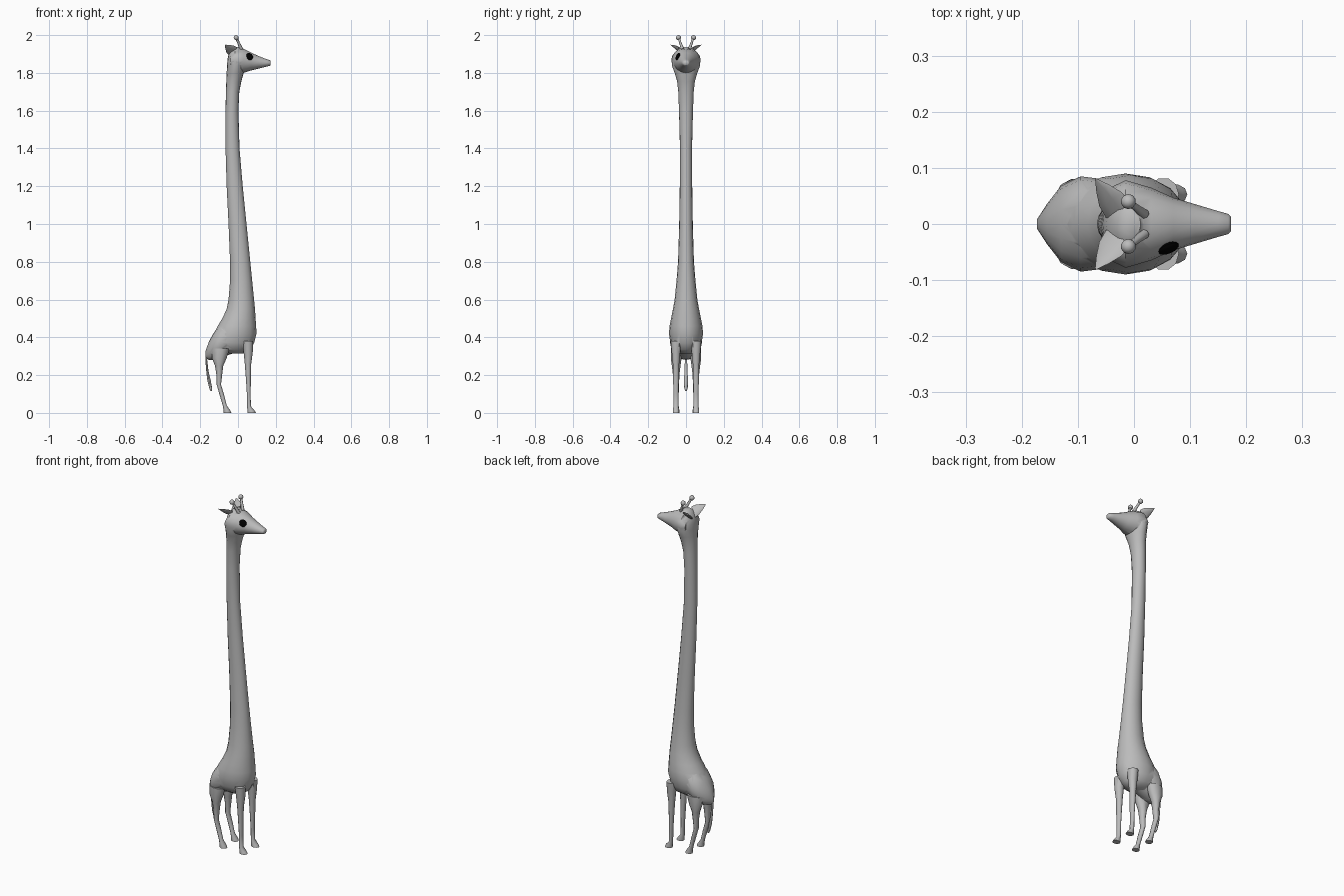
import bpy, bmesh, math
from mathutils import Vector

if "Cube" in bpy.data.objects:
    bpy.data.objects.remove(bpy.data.objects["Cube"])


def material(name, rgb):
    m = bpy.data.materials.new(name)
    m.diffuse_color = (*rgb, 1)
    m.use_nodes = True
    m.node_tree.nodes["Principled BSDF"].inputs["Base Color"].default_value = m.diffuse_color
    return m


GREY = material("grey hide", (0.5, 0.5, 0.5))
BLACK = material("black eye", (0.0, 0.0, 0.0))


def finish(bm, name, mat, angle=50):
    """Turn a bmesh into a smooth shaded object."""
    bmesh.ops.recalc_face_normals(bm, faces=bm.faces)
    me = bpy.data.meshes.new(name)
    bm.to_mesh(me)
    bm.free()
    me.materials.append(mat)
    ob = bpy.data.objects.new(name, me)
    bpy.context.collection.objects.link(ob)
    smooth(ob, angle)
    return ob


def smooth(ob, angle=50):
    bpy.ops.object.select_all(action='DESELECT')
    ob.select_set(True)
    bpy.context.view_layer.objects.active = ob
    bpy.ops.object.shade_smooth_by_angle(angle=math.radians(angle))


def loft(name, rings, along='z', y=0.0, sides=16):
    """Elliptical rings (station, low, high, half_width) stacked along x or z."""
    bm = bmesh.new()
    loops = []
    for s, lo, hi, w in rings:
        loop = []
        for i in range(sides):
            t = 2 * math.pi * i / sides
            p = (lo + hi) / 2 + (hi - lo) / 2 * math.cos(t)
            q = y + w * math.sin(t)
            loop.append(bm.verts.new((p, q, s) if along == 'z' else (s, q, p)))
        loops.append(loop)
    for a, b in zip(loops, loops[1:]):
        for i in range(sides):
            j = (i + 1) % sides
            bm.faces.new((a[i], a[j], b[j], b[i]))
    bm.faces.new(loops[0])
    bm.faces.new(loops[-1])
    return finish(bm, name, GREY)


# Neck flowing down into the torso
body = loft("body", [
    (.315, -.07, .03, .035), (.335, -.11, .065, .066), (.37, -.135, .085, .083),
    (.42, -.128, .098, .090), (.46, -.107, .096, .087), (.50, -.083, .093, .079),
    (.55, -.060, .090, .069), (.60, -.050, .085, .060), (.70, -.042, .075, .050),
    (.80, -.042, .065, .042), (1.0, -.050, .045, .036), (1.2, -.060, .025, .033),
    (1.4, -.066, .008, .032), (1.6, -.066, .002, .037), (1.7, -.064, .007, .041),
    (1.755, -.062, .018, .047), (1.80, -.060, .030, .060), (1.84, -.058, .035, .075),
    (1.87, -.056, .035, .075), (1.90, -.050, .030, .060), (1.925, -.035, .020, .040),
    (1.938, -.020, .012, .020)])

# Rump tapering to the tail
rump = loft("rump", [
    (-.173, .295, .325, .008), (-.155, .280, .375, .036), (-.130, .280, .422, .068),
    (-.095, .285, .470, .085), (-.055, .305, .500, .080), (-.010, .320, .500, .060)], 'x')

# Head with wide cheeks and a narrow muzzle
head = loft("head", [
    (-.040, 1.825, 1.900, .066), (-.015, 1.802, 1.932, .078), (.030, 1.800, 1.928, .065),
    (.070, 1.813, 1.907, .047), (.110, 1.823, 1.889, .035), (.150, 1.833, 1.873, .023),
    (.168, 1.837, 1.867, .018), (.173, 1.842, 1.862, .013)], 'x')

# Legs with hooves, mirrored left and right
parts = [rump, head]
for side in (-1, 1):
    parts.append(loft("front_leg", [
        (0, .050, .095, .018), (.012, .050, .088, .018), (.035, .048, .068, .014),
        (.10, .047, .067, .014), (.18, .042, .068, .016), (.26, .036, .070, .018),
        (.32, .030, .078, .024), (.38, .025, .080, .030)], 'z', side * .053, 10))
    parts.append(loft("hind_leg", [
        (0, -.076, -.035, .018), (.012, -.076, -.040, .018), (.04, -.081, -.060, .013),
        (.10, -.099, -.075, .014), (.15, -.113, -.090, .016), (.20, -.114, -.084, .018),
        (.25, -.122, -.078, .024), (.29, -.138, -.060, .030), (.34, -.140, -.045, .030)],
        'z', side * .052, 10))

# Fuse everything into one skin
for part in parts:
    mod = body.modifiers.new("union", 'BOOLEAN')
    mod.operation, mod.solver, mod.object = 'UNION', 'EXACT', part
    bpy.context.view_layer.objects.active = body
    bpy.ops.object.modifier_apply(modifier=mod.name)
    bpy.data.objects.remove(part)
smooth(body, 60)

# Tail
loft("tail", [
    (.325, -.172, -.160, .007), (.28, -.173, -.163, .006), (.22, -.168, -.156, .008),
    (.17, -.162, -.144, .011), (.13, -.152, -.137, .009), (.115, -.146, -.138, .004)],
    'z', 0, 8)


def spike(name, base, tip, u, thick, stations, sides=10):
    """Flattened tapering horn or ear; stations are (fraction, scale)."""
    base, tip, u = Vector(base), Vector(tip), Vector(u)
    w = (tip - base).cross(u).normalized() * thick
    bm = bmesh.new()
    loops = []
    for f, k in stations:
        c = base.lerp(tip, f)
        loops.append([bm.verts.new(c + k * (u * math.cos(t) + w * math.sin(t)))
                      for t in (2 * math.pi * i / sides for i in range(sides))])
    for a, b in zip(loops, loops[1:]):
        for i in range(sides):
            j = (i + 1) % sides
            bm.faces.new((a[i], a[j], b[j], b[i]))
    bm.faces.new(loops[0])
    bm.faces.new(loops[-1])
    return finish(bm, name, GREY)


# Ears and knobbed horns
for side, tag in ((-1, "right"), (1, "left")):
    spike("ear_" + tag, (-.028, side * .025, 1.915), (-.068, side * .080, 1.948),
          (.022, side * .014, .020), .008, [(0, 1), (.35, .9), (.7, .5), (1, .06)])
    spike("horn_" + tag, (.018, side * .018, 1.925), (-.010, side * .040, 1.988),
          (.008, 0, .004), .008, [(0, 1.1), (.5, .8), (1, .7)], 8)
    bm = bmesh.new()
    bmesh.ops.create_uvsphere(bm, u_segments=10, v_segments=6, radius=.0135)
    bmesh.ops.translate(bm, verts=bm.verts, vec=(-.010, side * .040, 1.9865))
    finish(bm, "horn_knob_" + tag, GREY)

# Single dark eye on the right cheek
bm = bmesh.new()
bmesh.ops.create_uvsphere(bm, u_segments=16, v_segments=8, radius=.02)
bmesh.ops.scale(bm, verts=bm.verts, vec=(1, 1, .4))
eye = finish(bm, "eye", BLACK)
eye.rotation_euler = Vector((.4, -1, .35)).to_track_quat('Z', 'Y').to_euler()
eye.location = (.061, -.043, 1.886)
